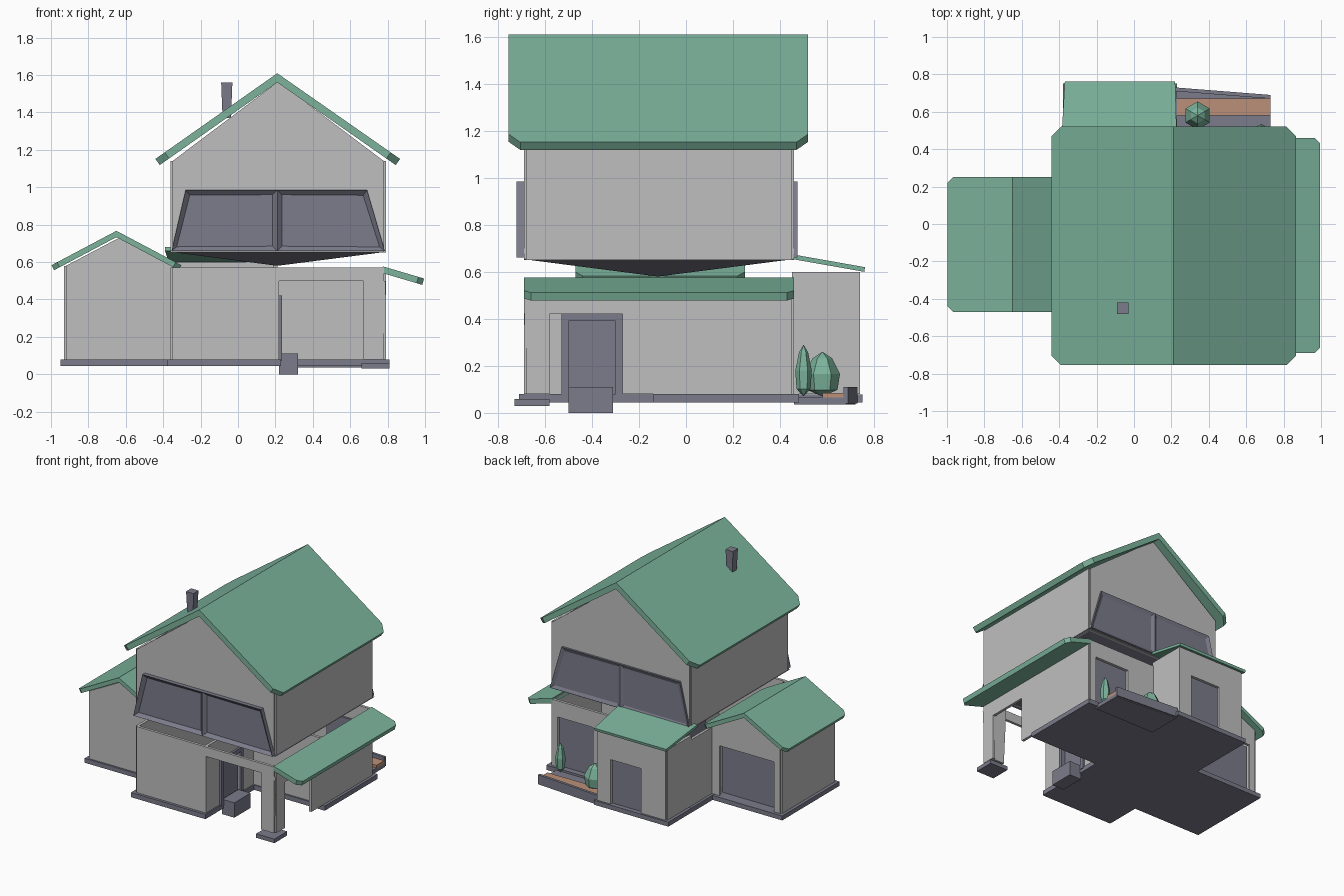
import bpy, bmesh
from mathutils import Vector

cube = bpy.data.objects.get("Cube")
if cube:
    bpy.data.objects.remove(cube, do_unlink=True)


def material(name, rgb):
    m = bpy.data.materials.new(name)
    m.use_nodes = True
    m.diffuse_color = (*rgb, 1)
    m.node_tree.nodes["Principled BSDF"].inputs["Base Color"].default_value = (*rgb, 1)
    return m


PLASTER = material("pale grey plaster", (0.52, 0.52, 0.53))
GREEN = material("sage green", (0.20, 0.45, 0.33))
SLATE = material("slate grey", (0.20, 0.20, 0.26))
SOIL = material("clay brown", (0.50, 0.28, 0.19))


def finish(name, bm, mat):
    bmesh.ops.recalc_face_normals(bm, faces=bm.faces)
    me = bpy.data.meshes.new(name)
    bm.to_mesh(me)
    bm.free()
    me.materials.append(mat)
    ob = bpy.data.objects.new(name, me)
    bpy.context.scene.collection.objects.link(ob)
    return ob


def sheet(name, polygons, mat, thickness):
    """Flat polygons given thickness evenly on both sides."""
    bm = bmesh.new()
    for poly in polygons:
        bm.faces.new([bm.verts.new(p) for p in poly])
    bmesh.ops.remove_doubles(bm, verts=bm.verts, dist=0.0005)
    ob = finish(name, bm, mat)
    mod = ob.modifiers.new("thickness", "SOLIDIFY")
    mod.thickness, mod.offset, mod.use_even_offset = thickness, 0, True
    return ob


def box(name, lo, hi, mat, taper=1.0):
    """Box between two corners; taper scales the bottom."""
    lo, hi = Vector(lo), Vector(hi)
    mid = (lo + hi) / 2
    bm = bmesh.new()
    bmesh.ops.create_cube(bm, size=1)
    for v in bm.verts:
        k = taper if v.co.z < 0 else 1
        size = hi - lo
        v.co = mid + Vector((v.co.x * size.x * k, v.co.y * size.y * k, v.co.z * size.z))
    return finish(name, bm, mat)


def wall(name, a, b, z0, z1, opening=None, peak=None):
    """Upright wall from a to b, with an optional doorway and gable peak."""
    a, b = Vector(a), Vector(b)
    length = (b - a).length
    outline = [(0, z0)]
    if opening:
        s0, s1, top = opening
        outline += [(s0, z0), (s0, top), (s1, top), (s1, z0)]
    outline += [(length, z0), (length, z1)]
    if peak:
        outline.append((length / 2, peak))
    outline.append((0, z1))
    pts = [(*a.lerp(b, s / length), z) for s, z in outline]
    return sheet(name, [pts], PLASTER, 0.02)


def slope(ridge, eave, y0, y1, cut):
    """Roof plane with clipped corners along its eave."""
    (rx, rz), (ex, ez) = ridge, eave
    t = cut / abs(ex - rx)
    cx, cz = ex + (rx - ex) * t, ez + (rz - ez) * t
    return [(rx, y0, rz), (cx, y0, cz), (ex, y0 + cut, ez),
            (ex, y1 - cut, ez), (cx, y1, cz), (rx, y1, rz)]


def window(name, y, outward):
    """Wide flared window band with two recessed panes and sills."""
    bm = bmesh.new()
    depth = y + outward
    xs_low, xs_top = (-0.355, 0.21, 0.785), (-0.28, 0.21, 0.69)
    low = [bm.verts.new((x, depth, 0.66)) for x in xs_low]
    top = [bm.verts.new((x, depth, 0.985)) for x in xs_top]
    panes = [bm.faces.new((low[i], low[i + 1], top[i + 1], top[i])) for i in range(2)]
    rim = bmesh.ops.extrude_face_region(bm, geom=panes)
    back = [g for g in rim["geom"] if isinstance(g, bmesh.types.BMVert)]
    bmesh.ops.translate(bm, verts=back, vec=(0, -outward * 1.2, 0))
    bmesh.ops.recalc_face_normals(bm, faces=bm.faces)
    front = [f for f in bm.faces
             if all(abs(v.co.y - depth) < 1e-4 for v in f.verts)]
    bmesh.ops.inset_individual(bm, faces=front, thickness=0.035)
    for v in {v for f in front for v in f.verts}:
        v.co.y -= outward * 0.8
    return finish(name, bm, SLATE)


# Footprint lines
L, R, F, B = -0.35, 0.78, -0.68, 0.45
MX, MY = 0.21, -0.12
Z0, Z1 = 0.08, 0.57

# Ground floor walls around the recessed porch
wall("front_wall", (L, F), (MX, F), Z0, Z1)
wall("porch_front_lintel", (MX, F), (R, F), Z0, Z1, (0.01, 0.46, 0.50))
wall("entrance_wall", (MX, F), (MX, MY), Z0, Z1, (0.18, 0.38, 0.40))
wall("porch_back_wall", (MX, MY), (R, MY), Z0, Z1)
wall("right_wall", (R, F), (R, B), Z0, Z1, (0.10, 0.41, 0.42))
wall("back_wall", (L, B), (R, B), Z0, Z1, (0.79, 1.08, 0.45))
wall("left_wall", (L, F), (L, B), Z0, Z1)
box("porch_pillar", (0.67, -0.69, 0.08), (0.79, -0.58, 0.50), PLASTER, 0.8)
box("pillar_plinth", (0.66, -0.73, 0.03), (0.81, -0.58, 0.06), SLATE)

# Garage wing
wall("garage_front", (-0.92, -0.42), (L, -0.42), Z0, 0.58, None, 0.73)
wall("garage_back", (-0.92, 0.2), (L, 0.2), Z0, 0.58, (0.05, 0.50, 0.45), 0.73)
wall("garage_side", (-0.92, -0.42), (-0.92, 0.2), Z0, 0.58)
box("garage_door", (-0.89, 0.13, 0.07), (-0.40, 0.15, 0.47), SLATE)
sheet("garage_roof", [slope((-0.65, 0.75), (x, 0.57), -0.47, 0.25, 0.03)
                      for x in (-0.99, -0.31)], GREEN, 0.03)

# Back entry
wall("entry_back", (L, 0.73), (MX, 0.73), Z0, 0.60, (0.20, 0.45, 0.41))
for name, x in (("entry_left", L), ("entry_right", 0.20)):
    wall(name, (x, B), (x, 0.73), Z0, 0.60)
box("entry_door", (-0.16, 0.70, 0.07), (0.11, 0.715, 0.42), SLATE)
sheet("entry_roof", [[(-0.39, 0.42, 0.67), (0.23, 0.42, 0.67),
                      (0.22, 0.76, 0.61), (-0.37, 0.76, 0.61)]], GREEN, 0.02)

# Doors and step
box("front_door", (0.19, -0.50, 0.07), (0.205, -0.30, 0.40), SLATE)
for name, y in (("front_jamb", -0.53), ("back_jamb", -0.30)):
    box(name, (0.20, y, 0.07), (0.235, y + 0.03, 0.42), SLATE)
box("door_head", (0.20, -0.53, 0.39), (0.235, -0.27, 0.42), SLATE)
box("door_step", (0.22, -0.50, 0.0), (0.32, -0.31, 0.11), SLATE)
box("garden_door", (0.43, 0.42, 0.07), (0.74, 0.435, 0.46), SLATE)

# Foundation slabs
box("house_base", (-0.38, MY - 0.02, 0.045), (0.81, 0.48, 0.08), SLATE)
box("front_base", (-0.38, -0.71, 0.045), (0.23, MY, 0.08), SLATE)
box("garage_base", (-0.95, -0.44, 0.045), (-0.36, 0.23, 0.078), SLATE)
box("entry_base", (-0.38, 0.46, 0.045), (0.23, 0.75, 0.078), SLATE)

# Planter and shrubs behind the house
sheet("planter_base", [[(0.22, 0.46, 0.05), (0.73, 0.46, 0.05),
                        (0.73, 0.68, 0.05), (0.22, 0.72, 0.05)]], SLATE, 0.03)
sheet("planter_rim", [[(0.22, 0.72, 0.04), (0.73, 0.68, 0.04),
                       (0.73, 0.68, 0.11), (0.22, 0.72, 0.11)]], SLATE, 0.02)
box("planter_soil", (0.23, 0.58, 0.06), (0.73, 0.67, 0.085), SOIL)


def shrub(name, x, y, radius, height):
    bm = bmesh.new()
    bmesh.ops.create_uvsphere(bm, u_segments=6, v_segments=4, radius=1)
    for v in bm.verts:
        up = v.co.z
        k = radius * (1 - 0.3 * up)
        v.co = (x + v.co.x * k, y + v.co.y * k, 0.07 + height * (up + 1) / 2)
    return finish(name, bm, GREEN)


shrub("round_shrub", 0.34, 0.58, 0.075, 0.19)
shrub("slim_shrub", 0.68, 0.50, 0.035, 0.22)

# Upper floor, its dished underside and windows
for name, y in (("upper_front", F), ("upper_back", B)):
    wall(name, (L, y), (R, y), 0.65, 1.14, None, 1.565)
for name, x in (("upper_left", L), ("upper_right", R)):
    wall(name, (x, F), (x, B), 0.65, 1.14)
bm = bmesh.new()
rim = [bm.verts.new((x, y, 0.655)) for x, y in
       ((-0.365, -0.70), (0.795, -0.70), (0.795, 0.465), (-0.365, 0.465))]
tip = bm.verts.new((MX, MY, 0.58))
bm.faces.new(rim)
for i in range(4):
    bm.faces.new((rim[i], tip, rim[(i + 1) % 4]))
finish("upper_floor", bm, SLATE)
window("front_window", -0.69, -0.03)
window("back_window", 0.46, 0.015)

# Main roof, side awning and chimney
sheet("main_roof", [slope((MX, 1.585), (x, 1.135), -0.755, 0.52, 0.05)
                    for x in (-0.43, 0.855)], GREEN, 0.04)
sheet("side_awning", [slope((0.77, 0.56), (0.99, 0.495), -0.69, 0.46, 0.03)],
      GREEN, 0.035)
box("chimney", (-0.09, -0.48, 1.37), (-0.03, -0.42, 1.56), SLATE, 0.75)
